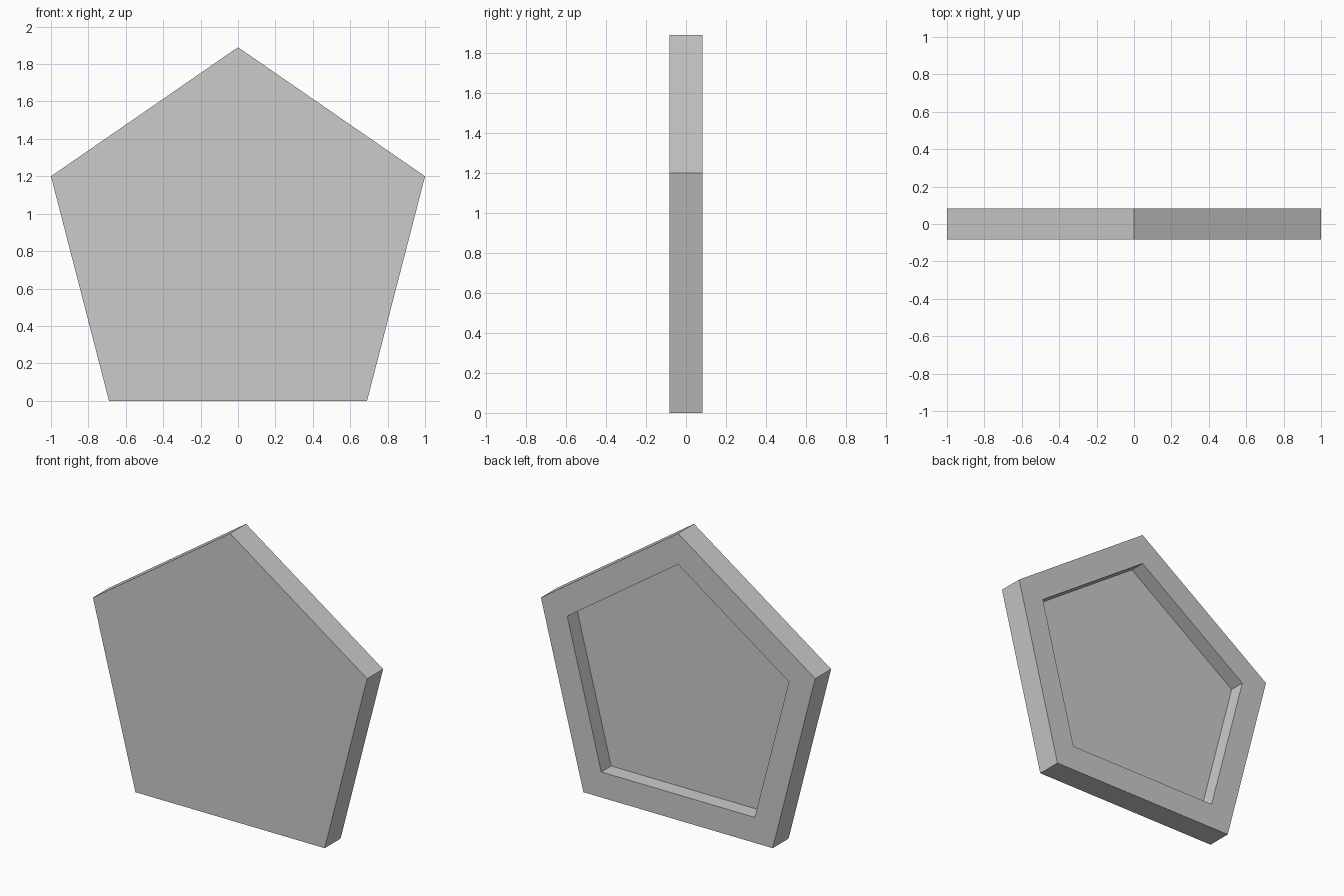
import bpy
import bmesh

if "Cube" in bpy.data.objects:
    bpy.data.objects.remove(bpy.data.objects["Cube"])

HALF_DEPTH = 0.083
RIM = 0.168          # width of the border around the back recess
RECESS = 0.103       # depth of the back recess

grey = bpy.data.materials.new("light grey")
grey.diffuse_color = (0.6, 0.6, 0.6, 1)
grey.use_nodes = True
grey.node_tree.nodes["Principled BSDF"].inputs["Base Color"].default_value = grey.diffuse_color

# Pentagon outline, drawn on the front plane
outline = [(-0.69, 0), (0.69, 0), (1, 1.2), (0, 1.89), (-1, 1.2)]
bm = bmesh.new()
front = bm.faces.new([bm.verts.new((x, -HALF_DEPTH, z)) for x, z in outline])

# Thicken into a solid plate
geom = bmesh.ops.extrude_face_region(bm, geom=[front], use_keep_orig=True)["geom"]
for v in (g for g in geom if isinstance(g, bmesh.types.BMVert)):
    v.co.y = HALF_DEPTH
bmesh.ops.recalc_face_normals(bm, faces=bm.faces[:])

# Even border on the back, then a straight-walled recess inside it
back = max(bm.faces, key=lambda f: f.calc_center_median().y)
bmesh.ops.inset_individual(bm, faces=[back], thickness=RIM, use_even_offset=True)
geom = bmesh.ops.extrude_discrete_faces(bm, faces=[back])["faces"]
for v in geom[0].verts:
    v.co.y = HALF_DEPTH - RECESS
bmesh.ops.recalc_face_normals(bm, faces=bm.faces[:])

mesh = bpy.data.meshes.new("pentagon_tray")
bm.to_mesh(mesh)
bm.free()
mesh.materials.append(grey)
tray = bpy.data.objects.new("pentagon_tray", mesh)
bpy.context.collection.objects.link(tray)
